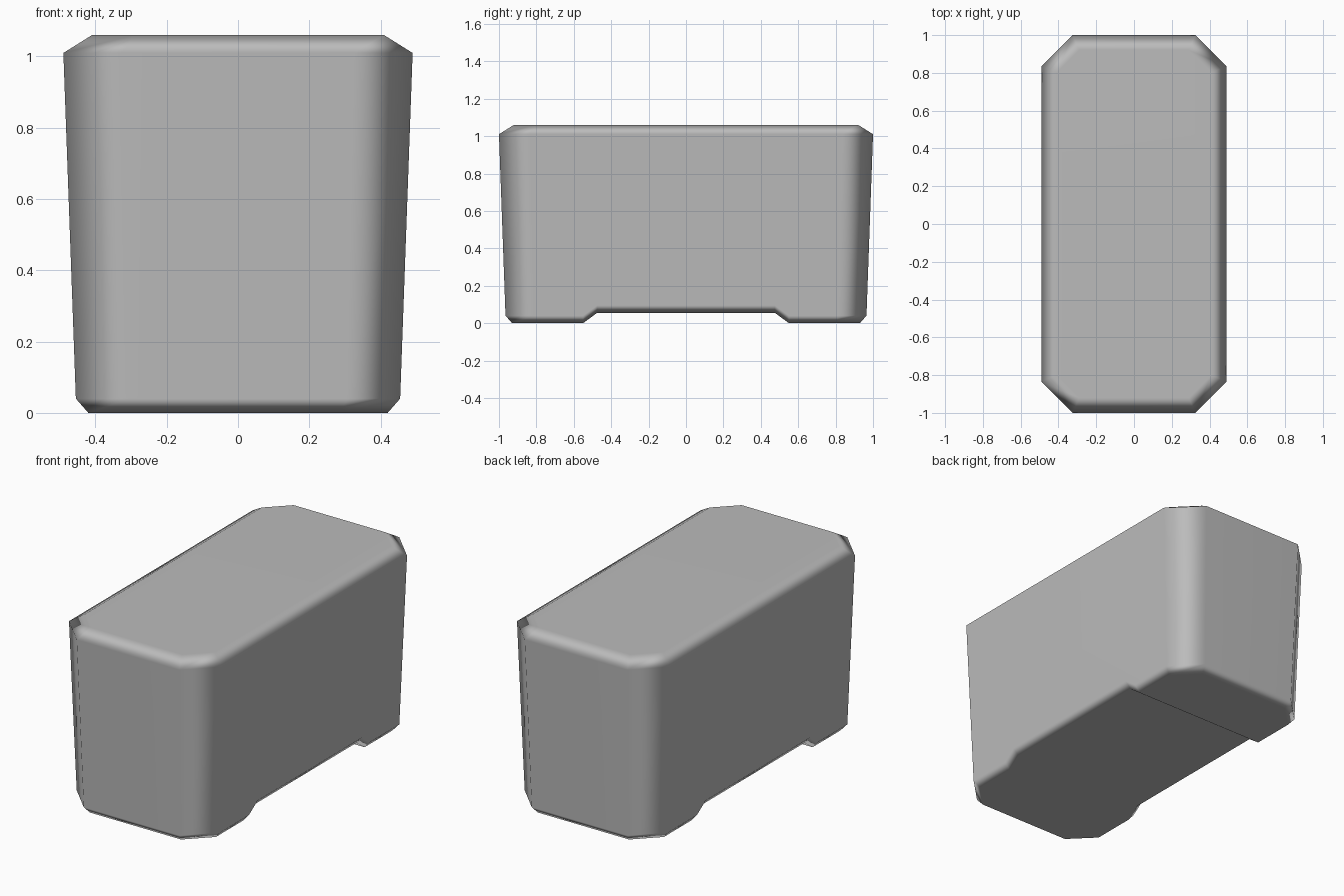
import bpy, bmesh

cube = bpy.data.objects.get("Cube")
if cube:
    bpy.data.objects.remove(cube, do_unlink=True)

# Plain grey body colour
grey = bpy.data.materials.new("plain grey")
grey.use_nodes = True
colour = (0.5, 0.5, 0.5, 1)
grey.diffuse_color = colour
grey.node_tree.nodes["Principled BSDF"].inputs["Base Color"].default_value = colour

NOTCH_OUT, NOTCH_IN, NOTCH_H = 0.55, 0.475, 0.055
SLOPE = 0.036  # outward lean of the walls per unit height

bm = bmesh.new()


def ring(hx, hy, cut, z, notched=False):
    """Octagonal loop, counter-clockwise from the front; the -x half is the +x half turned round."""
    half = [(hx - cut, -hy, z), (hx, -hy + cut, z)]
    if notched:
        lifted = hx + NOTCH_H * SLOPE
        half += [(hx, -NOTCH_OUT, z), (lifted, -NOTCH_IN, z + NOTCH_H),
                 (lifted, NOTCH_IN, z + NOTCH_H), (hx, NOTCH_OUT, z)]
    half += [(hx, hy - cut, z), (hx - cut, hy, z)]
    return [bm.verts.new(p) for p in half + [(-x, -y, h) for x, y, h in half]]


def bridge(low, high):
    n = len(low)
    for i in range(n):
        j = (i + 1) % n
        bm.faces.new((low[i], low[j], high[j], high[i]))


# Chamfered loops at the base and the lid
base = ring(0.42, 0.93, 0.13, 0, True)
lower = ring(0.455, 0.965, 0.15, 0.04, True)
upper = ring(0.49, 1.0, 0.165, 1.01)
lid = ring(0.41, 0.92, 0.12, 1.06)
bridge(base, lower)
bridge(upper, lid)
bm.faces.new(lid)

# Walls: each long side is one face following the notch
for s in (0, 1):
    lo = (lower + lower[:1])[8 * s:8 * s + 9]
    up = (upper + upper[:1])[4 * s:4 * s + 5]
    bm.faces.new((lo[0], lo[1], up[1], up[0]))
    bm.faces.new(lo[1:7] + [up[2], up[1]])
    bm.faces.new((lo[6], lo[7], up[3], up[2]))
    bm.faces.new((lo[7], lo[8], up[4], up[3]))

# Underside: two feet, two ramps and the raised middle
bm.faces.new(base[5:11])
bm.faces.new(base[13:] + base[:3])
for i in (2, 3, 4):
    bm.faces.new((base[i], base[i + 1], base[14 - i], base[15 - i]))
bmesh.ops.recalc_face_normals(bm, faces=bm.faces)

# Smooth-shaded body whose large faces stay flat
mesh = bpy.data.meshes.new("body")
bm.to_mesh(mesh)
bm.free()
mesh.materials.append(grey)
mesh.shade_smooth()
body = bpy.data.objects.new("body", mesh)
bpy.context.collection.objects.link(body)
weighted = body.modifiers.new("flat large faces", 'WEIGHTED_NORMAL')
weighted.weight = 80
